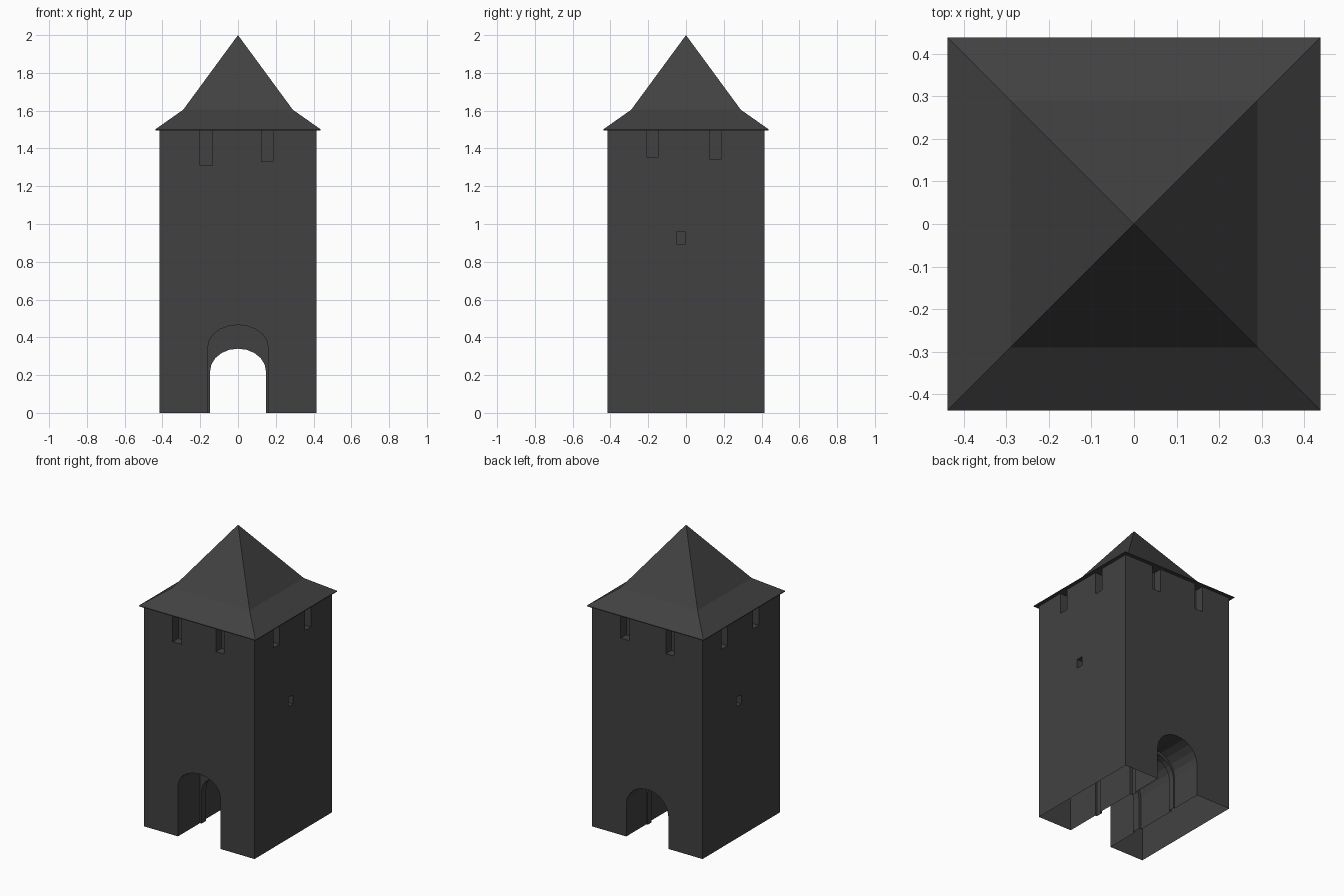
import bpy, bmesh, math

if "Cube" in bpy.data.objects:
    bpy.data.objects.remove(bpy.data.objects["Cube"])

H = 0.415      # half width of the tower
TOP = 1.5      # wall height

stone = bpy.data.materials.new("dark grey stone")
stone.diffuse_color = (0.053, 0.053, 0.053, 1)
stone.use_nodes = True
stone.node_tree.nodes["Principled BSDF"].inputs["Base Color"].default_value = stone.diffuse_color


def make(name, bm):
    bmesh.ops.recalc_face_normals(bm, faces=bm.faces)
    me = bpy.data.meshes.new(name)
    bm.to_mesh(me)
    bm.free()
    ob = bpy.data.objects.new(name, me)
    me.materials.append(stone)
    bpy.context.collection.objects.link(ob)
    return ob


def box(name, x0, x1, y0, y1, z0, z1):
    bm = bmesh.new()
    bmesh.ops.create_cube(bm, size=1)
    for v in bm.verts:
        v.co = ((x0, x1)[v.co.x > 0], (y0, y1)[v.co.y > 0], (z0, z1)[v.co.z > 0])
    return make(name, bm)


def arch(name, half, spring, top, y0, y1, n=10):
    pts = [(half, -0.1)]
    for i in range(n + 1):
        a = math.pi * i / n
        pts.append((half * math.cos(a), spring + (top - spring) * math.sin(a)))
    pts.append((-half, -0.1))
    bm = bmesh.new()
    f = bm.faces.new([bm.verts.new((x, y0, z)) for x, z in pts])
    r = bmesh.ops.extrude_face_region(bm, geom=[f])
    for v in r["geom"]:
        if isinstance(v, bmesh.types.BMVert):
            v.co.y = y1
    return make(name, bm)


tower = box("tower_walls", -H, H, -H, H, 0, TOP)

# Gate passage: narrow arch all through, wider portals and middle chamber
cutters = [
    arch("passage_cut", 0.148, 0.22, 0.34, -0.6, 0.6),
    arch("front_portal_cut", 0.16, 0.345, 0.466, -0.6, -0.18),
    arch("chamber_cut", 0.165, 0.23, 0.365, -0.13, 0.16),
    arch("back_portal_cut", 0.158, 0.22, 0.362, 0.2, 0.6),
]

# Slots under the eaves and small side windows
D = 0.06
front_back = [(-1, -0.2, -0.135, 1.31), (-1, 0.125, 0.185, 1.33),
              (1, -0.2, -0.14, 1.32), (1, 0.135, 0.2, 1.335)]
sides = [(1, -0.21, -0.145, 1.355, 1.6), (1, 0.125, 0.188, 1.345, 1.6),
         (-1, -0.19, -0.128, 1.355, 1.6), (-1, 0.145, 0.21, 1.345, 1.6),
         (1, -0.05, -0.002, 0.895, 0.957), (-1, -0.002, 0.05, 0.895, 0.957)]
for s, a, b, z in front_back:
    y = sorted((s * (H - D), s * 0.6))
    cutters.append(box("slot_cut", a, b, *y, z, 1.6))
for s, a, b, z0, z1 in sides:
    x = sorted((s * (H - D), s * 0.6))
    cutters.append(box("side_cut", *x, a, b, z0, z1))

bpy.context.view_layer.objects.active = tower
for c in cutters:
    c.hide_render = True
    m = tower.modifiers.new("cut", 'BOOLEAN')
    m.operation = 'DIFFERENCE'
    m.solver = 'EXACT'
    m.object = c
    bpy.ops.object.modifier_apply(modifier=m.name)
for c in cutters:
    bpy.data.objects.remove(c)

# Walls are open at the foot and under the roof
bm = bmesh.new()
bm.from_mesh(tower.data)
ends = [f for f in bm.faces
        if all(v.co.z < 0.001 for v in f.verts) or all(v.co.z > TOP - 0.001 for v in f.verts)]
bmesh.ops.delete(bm, geom=ends, context='FACES')
bm.to_mesh(tower.data)
bm.free()

# Bell-cast pyramid roof
bm = bmesh.new()
rings = []
for h, z in ((0.438, 1.496), (0.438, 1.501), (0.29, 1.605)):
    rings.append([bm.verts.new((sx * h, sy * h, z))
                  for sx, sy in ((-1, -1), (1, -1), (1, 1), (-1, 1))])
apex = bm.verts.new((0, 0, 2))
bm.faces.new(rings[0])
for i in range(4):
    j = (i + 1) % 4
    for lo, hi in zip(rings, rings[1:]):
        bm.faces.new((lo[i], lo[j], hi[j], hi[i]))
    bm.faces.new((rings[2][i], rings[2][j], apex))
make("roof", bm)
